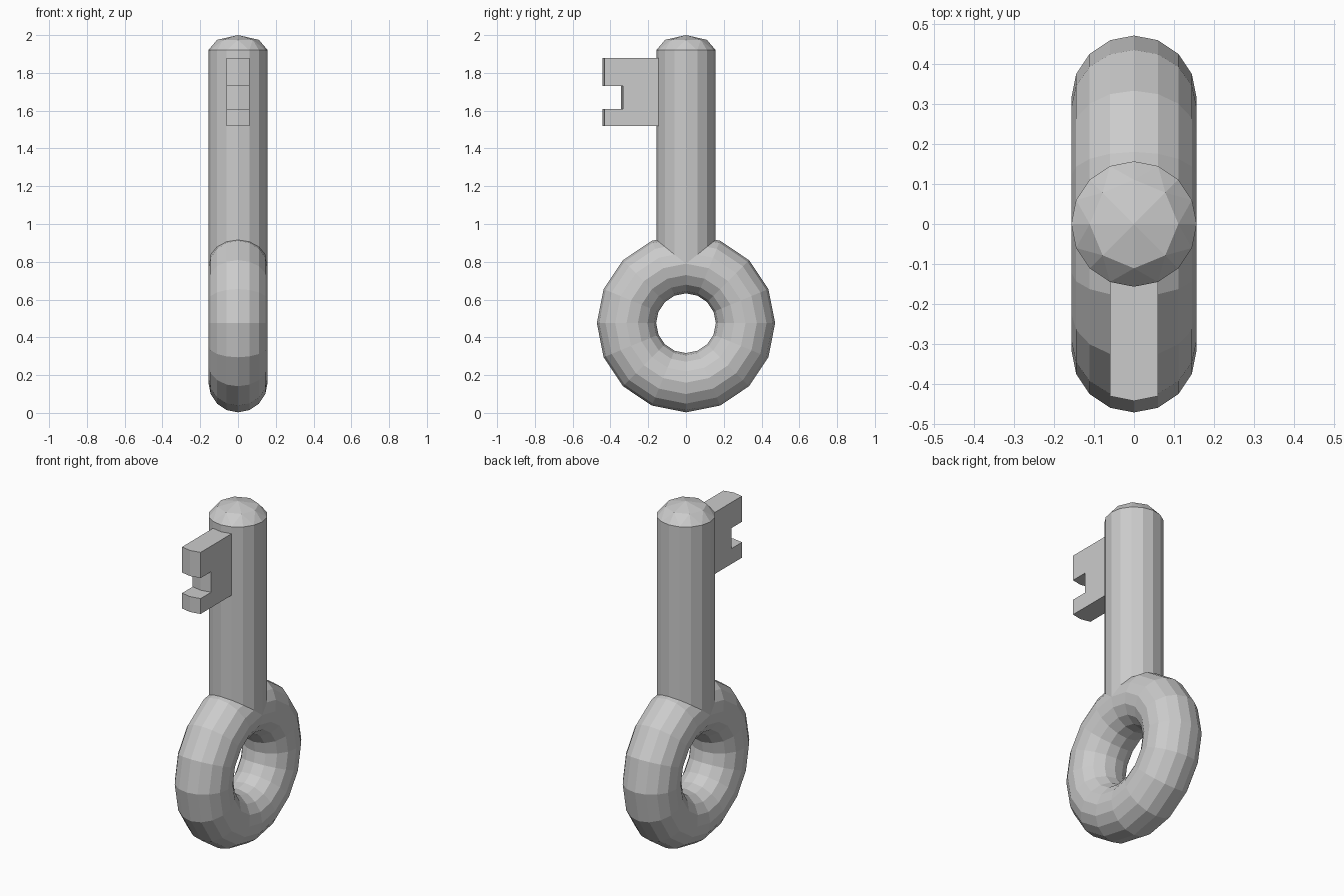
import bpy, bmesh
from math import sin, cos, tau, pi

if "Cube" in bpy.data.objects:
    bpy.data.objects.remove(bpy.data.objects["Cube"])


def finish(name, bm):
    bmesh.ops.recalc_face_normals(bm, faces=bm.faces)
    mesh = bpy.data.meshes.new(name)
    bm.to_mesh(mesh)
    bm.free()
    obj = bpy.data.objects.new(name, mesh)
    bpy.context.collection.objects.link(obj)
    return obj


def ring(bm, radius, z, sides):
    return [bm.verts.new((radius * cos(tau * i / sides), radius * sin(tau * i / sides), z))
            for i in range(sides)]


R = 0.157

# Ring handle: upright torus facing sideways
bpy.ops.mesh.primitive_torus_add(major_segments=16, minor_segments=16,
                                 major_radius=0.315, minor_radius=R,
                                 location=(0, 0, 0.475), rotation=(0, pi / 2, 0))
bpy.context.object.name = "ring_handle"

# Shaft: 16-sided rod whose domed tip closes to an 8-sided ring and a point
bm = bmesh.new()
ring(bm, R, 0.79, 16)
ring(bm, R, 1.92, 16)
ring(bm, 0.111, 1.975, 8)
bm.verts.new((0, 0, 2.0))
bmesh.ops.convex_hull(bm, input=bm.verts[:])
bmesh.ops.dissolve_limit(bm, angle_limit=0.01, verts=bm.verts[:], edges=bm.edges[:])
finish("shaft", bm)

# Bit: notched plate with a slightly crowned outer end
outer, notch, inner = -0.431, -0.333, -0.12
profile = [(inner, 1.88), (outer, 1.88), (outer, 1.73), (notch, 1.73),
           (notch, 1.61), (outer, 1.61), (outer, 1.52), (inner, 1.52)]
bm = bmesh.new()
columns = []
for x, crown in ((-0.06, 0), (0, 0.012), (0.06, 0)):
    columns.append([bm.verts.new((x, y - (crown if y != inner else 0), z))
                    for y, z in profile])
for a, b in zip(columns, columns[1:]):
    for i in range(len(profile)):
        j = (i + 1) % len(profile)
        bm.faces.new((a[i], a[j], b[j], b[i]))
bm.faces.new(columns[0])
bm.faces.new(columns[-1])
finish("key_bit", bm)
